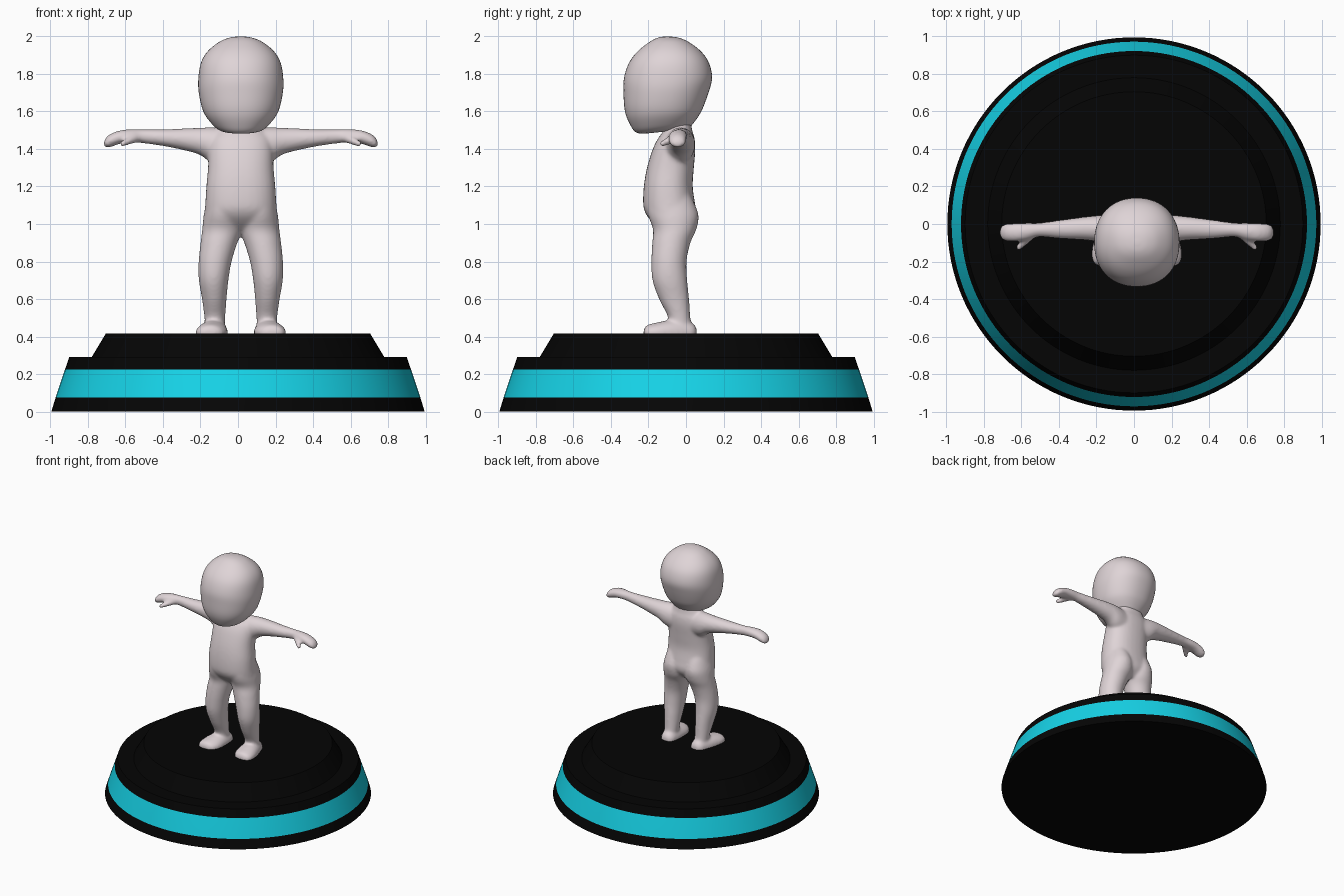
import bpy, bmesh
from math import cos, sin, pi
from mathutils import Vector

cube = bpy.data.objects.get("Cube")
if cube:
    bpy.data.objects.remove(cube)

CENTRE = 0.015  # the figure stands slightly off the middle


def material(name, colour, roughness=0.6):
    mat = bpy.data.materials.new(name)
    mat.use_nodes = True
    mat.diffuse_color = (*colour, 1)
    shader = mat.node_tree.nodes["Principled BSDF"]
    shader.inputs["Base Color"].default_value = (*colour, 1)
    shader.inputs["Roughness"].default_value = roughness
    return mat


black = material("black", (0.0015, 0.0015, 0.0015))
teal = material("teal", (0.008, 0.65, 0.8))
skin = material("pale grey", (0.74, 0.66, 0.68))


def power(value, exponent):
    return abs(value) ** exponent * (1 if value >= 0 else -1)


def flowing(rings, steps=5):
    """Add in-between rings along a smooth spline."""
    keys = [Vector(r) for r in (rings[0], *rings, rings[-1])]
    result = []
    for a, b, c, d in zip(keys, keys[1:], keys[2:], keys[3:]):
        for i in range(steps):
            t = i / steps
            curve = (2 * a - 5 * b + 4 * c - d) * t * t + (3 * b - a - 3 * c + d) * t ** 3
            result.append(b + ((c - a) * t + curve) / 2)
    return result + [keys[-1]]


def upright(sections):
    """Turn (height, inner x, outer x, front y, back y) into loft rings."""
    return [(z, (i + o) / 2, (f + b) / 2, (o - i) / 2, (b - f) / 2) for z, i, o, f, b in sections]


def loft(bm, rings, axis, side=1, square=1.0, count=32):
    """Skin rings of (position, centre a, centre b, radius a, radius b) along an axis."""
    loops = []
    for pos, ca, cb, ra, rb in rings:
        loop = []
        for i in range(count):
            angle = 2 * pi * i / count
            a = ca + ra * power(cos(angle), square)
            b = cb + rb * power(sin(angle), square)
            point = {"x": (pos, a, b), "y": (a, pos, b), "z": (a, b, pos)}[axis]
            loop.append(bm.verts.new((point[0] * side, point[1], point[2])))
        loops.append(loop)
    for low, high in zip(loops, loops[1:]):
        for i in range(count):
            j = (i + 1) % count
            bm.faces.new((low[i], low[j], high[j], high[i]))
    bm.faces.new(loops[0])
    bm.faces.new(loops[-1])


def add_object(name, bm, materials):
    bmesh.ops.recalc_face_normals(bm, faces=bm.faces)
    mesh = bpy.data.meshes.new(name)
    bm.to_mesh(mesh)
    bm.free()
    obj = bpy.data.objects.new(name, mesh)
    bpy.context.collection.objects.link(obj)
    for mat in materials:
        mesh.materials.append(mat)
    return obj


def smooth(obj, angle):
    bpy.ops.object.select_all(action="DESELECT")
    obj.select_set(True)
    bpy.context.view_layer.objects.active = obj
    bpy.ops.object.shade_smooth_by_angle(angle=angle)


# Stepped round pedestal with a coloured band
profile = [(0.995, 0), (0.972, 0.075), (0.922, 0.225), (0.9, 0.29), (0.78, 0.29), (0.705, 0.415)]
bm = bmesh.new()
loft(bm, [(z, 0, 0, r, r) for r, z in profile], "z", count=128)
for face in bm.faces:
    height = face.calc_center_median().z
    face.material_index = 1 if len(face.verts) == 4 and 0.08 < height < 0.22 else 0
smooth(add_object("pedestal", bm, [black, teal]), 0.3)

# Torso: height, half width, front y, back y
torso = [
    (0.95, 0.03, -0.1, 0.0), (0.975, 0.1, -0.14, 0.025), (1.01, 0.165, -0.18, 0.05),
    (1.05, 0.192, -0.212, 0.058), (1.1, 0.19, -0.228, 0.05), (1.2, 0.184, -0.225, 0.036),
    (1.3, 0.175, -0.208, 0.042), (1.4, 0.172, -0.177, 0.05), (1.46, 0.16, -0.147, 0.045),
    (1.5, 0.125, -0.12, 0.033), (1.58, 0.09, -0.11, 0.02),
]
# Leg: height, inner x, outer x, front y, back y
leg = [
    (0.43, 0.088, 0.188, -0.1, 0.038), (0.5, 0.083, 0.194, -0.095, 0.024),
    (0.6, 0.076, 0.207, -0.144, 0.017), (0.7, 0.066, 0.224, -0.179, 0.007),
    (0.8, 0.049, 0.225, -0.185, 0.003), (0.9, 0.018, 0.215, -0.18, 0.024),
    (0.97, -0.01, 0.206, -0.176, 0.055), (1.04, -0.01, 0.199, -0.2, 0.068),
    (1.1, 0.0, 0.187, -0.205, 0.05), (1.16, 0.02, 0.17, -0.17, 0.02),
]
# Foot along y: centre x, centre z, half width, half height
foot = [
    (-0.226, 0.167, 0.42, 0.03, 0.015), (-0.21, 0.165, 0.42, 0.064, 0.04),
    (-0.16, 0.158, 0.42, 0.084, 0.054), (-0.08, 0.148, 0.42, 0.079, 0.068),
    (0.0, 0.137, 0.42, 0.064, 0.064), (0.042, 0.135, 0.42, 0.048, 0.047),
    (0.058, 0.135, 0.42, 0.02, 0.02),
]
# Arm along x: centre y, centre z, half depth, half height
arm = [
    (0.08, -0.04, 1.41, 0.08, 0.1), (0.16, -0.03, 1.422, 0.078, 0.093),
    (0.22, -0.024, 1.441, 0.069, 0.072), (0.3, -0.024, 1.451, 0.06, 0.059),
    (0.4, -0.028, 1.459, 0.051, 0.046), (0.52, -0.031, 1.467, 0.038, 0.037),
    (0.58, -0.038, 1.469, 0.045, 0.036), (0.64, -0.044, 1.464, 0.049, 0.036),
    (0.69, -0.045, 1.447, 0.047, 0.036), (0.716, -0.045, 1.435, 0.04, 0.029),
    (0.729, -0.045, 1.428, 0.022, 0.015),
]

bm = bmesh.new()
loft(bm, flowing(upright([(z, -w, w, f, b) for z, w, f, b in torso])), "z", square=0.88)
for side in (-1, 1):
    for part, axis in ((upright(leg), "z"), (foot, "y"), (arm, "x")):
        loft(bm, flowing(part), axis, side)
    # Thumb as a chain of shrinking balls
    start, end = Vector((0.56, -0.055, 1.46)), Vector((0.63, -0.126, 1.428))
    for step in range(9):
        t = step / 8
        spot = start.lerp(end, t)
        made = bmesh.ops.create_icosphere(bm, subdivisions=2, radius=0.027 - 0.009 * t)
        bmesh.ops.translate(bm, verts=made["verts"], vec=(spot.x * side, spot.y, spot.z))
# Fuse the shells into one soft skin
body = add_object("body", bm, [skin])
body.location.x = CENTRE
remesh = body.modifiers.new("fuse", "REMESH")
remesh.mode = "VOXEL"
remesh.voxel_size = 0.009
remesh.use_smooth_shade = True
soften = body.modifiers.new("soften", "SMOOTH")
soften.factor = 0.5
soften.iterations = 14

# Head: height, half width, front y, back y
head = [
    (1.494, 0.06, -0.22, -0.05), (1.503, 0.112, -0.264, 0.014), (1.535, 0.154, -0.294, 0.045),
    (1.6, 0.2, -0.325, 0.082), (1.7, 0.224, -0.333, 0.12), (1.78, 0.226, -0.33, 0.139),
    (1.86, 0.212, -0.303, 0.122), (1.92, 0.177, -0.258, 0.08), (1.97, 0.116, -0.195, 0.015),
    (1.993, 0.06, -0.15, -0.04), (2, 0.012, -0.11, -0.09),
]
bm = bmesh.new()
loft(bm, flowing(upright([(z, -w, w, f, b) for z, w, f, b in head])), "z", square=0.92, count=64)
# Tilt the lower rim so the chin hangs below the nape
for vert in bm.verts:
    vert.co.z -= 0.1 * max(0, 1.6 - vert.co.z) * (-vert.co.y - 0.1) / 0.1
head_obj = add_object("head", bm, [skin])
head_obj.location.x = CENTRE
smooth(head_obj, pi)
